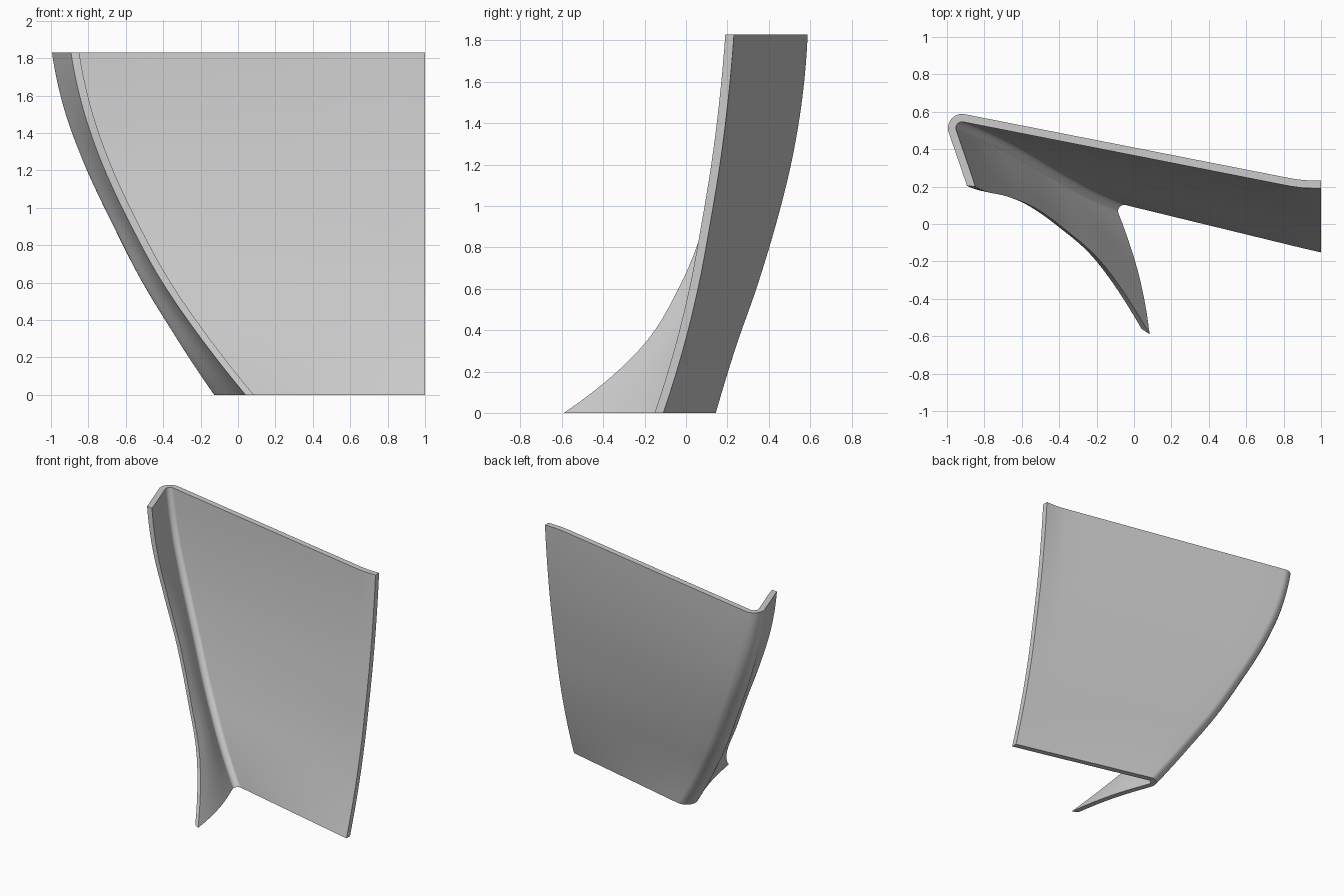
import bpy, bmesh, math
from mathutils import Vector

cube = bpy.data.objects.get("Cube")
if cube:
    bpy.data.objects.remove(cube, do_unlink=True)

HEIGHT, THICK, RADIUS, LEVELS = 1.83, 0.042, 0.075, 36

# Guide curves sampled at seven equal heights, bottom to top
CORNER_X = (-0.125, -0.34, -0.53, -0.685, -0.825, -0.935, -1.0)
CORNER_Y = (0.15, 0.24, 0.347, 0.44, 0.515, 0.565, 0.59)
TIP_X = (0.04, -0.2, -0.41, -0.577, -0.72, -0.827, -0.893)
TIP_Y = (-0.56, -0.2, -0.01, 0.105, 0.16, 0.18, 0.205)
END_Y = (-0.11, -0.015, 0.06, 0.117, 0.167, 0.205, 0.232)


def guide(keys, t):
    """Smooth curve through evenly spaced keys."""
    k = [3 * (keys[0] - keys[1]) + keys[2], *keys, 3 * (keys[-1] - keys[-2]) + keys[-3]]
    s = t * (len(keys) - 1)
    i = min(int(s), len(keys) - 2)
    u = s - i
    a, b, c, d = k[i:i + 4]
    return b + 0.5 * u * (c - a + u * (2 * a - 5 * b + 4 * c - d + u * (3 * (b - c) + d - a)))


def section(t):
    """Closed outline at one height: outer side, then inner side reversed."""
    corner = Vector((guide(CORNER_X, t) - 0.033, guide(CORNER_Y, t) + 0.022))
    tip = Vector((guide(TIP_X, t), guide(TIP_Y, t)))
    end_y = guide(END_Y, t)
    slope = (corner.y - end_y) / (1 - corner.x)
    bend = Vector((0.9, end_y + slope * 0.1 * (1 - t * t)))
    to_tip, to_end = (tip - corner).normalized(), (bend - corner).normalized()
    half = math.acos(to_tip.dot(to_end)) / 2
    reach = RADIUS / math.tan(half)
    start, stop = corner + to_tip * reach, corner + to_end * reach
    centre = corner + (to_tip + to_end).normalized() * RADIUS / math.sin(half)

    # Slightly bowed flange, rounded corner, flat panel, flared end
    bow = Vector((-to_tip.y, to_tip.x)) * 0.02 * (1 - t)
    outer = [tip.lerp(start, i / 8) + bow * math.sin(math.pi * i / 8) for i in range(8)]
    a, b = start - centre, stop - centre
    outer += [centre + a.lerp(b, i / 10).normalized() * RADIUS for i in range(11)]
    near = bend - to_end * 0.06
    outer += [stop.lerp(near, i / 10) for i in range(1, 11)]
    last = Vector((1, end_y))
    mid = bend.lerp((near + last) / 2, 0.4)
    outer += [mid, last]

    # Inner side is the outer side offset by the wall thickness
    inner = []
    for i, p in enumerate(outer):
        along = (outer[min(i + 1, len(outer) - 1)] - outer[max(i - 1, 0)]).normalized()
        inner.append(p + Vector((along.y, -along.x)) * THICK)
    inner[0] = tip + Vector((0.044, -0.005 - 0.025 * (1 - t)))
    inner[-1] = Vector((1, end_y - THICK))
    return outer + inner[::-1]


# Loft the sections into one curved shell
bm = bmesh.new()
rings = []
for level in range(LEVELS + 1):
    t = level / LEVELS
    rings.append([bm.verts.new((p.x, p.y, t * HEIGHT)) for p in section(t)])
n = len(rings[0])
for low, high in zip(rings, rings[1:]):
    for i in range(n):
        j = (i + 1) % n
        bm.faces.new((low[i], low[j], high[j], high[i]))
# Close the bottom and top edges with strips of quads
for ring in (rings[0], rings[-1]):
    for i in range(n // 2 - 1):
        bm.faces.new((ring[i], ring[i + 1], ring[n - 2 - i], ring[n - 1 - i]))
bmesh.ops.recalc_face_normals(bm, faces=bm.faces)

mesh = bpy.data.meshes.new("curved_panel")
bm.to_mesh(mesh)
bm.free()
panel = bpy.data.objects.new("curved_panel", mesh)
bpy.context.collection.objects.link(panel)

# Plain grey finish
grey = bpy.data.materials.new("light_grey")
grey.use_nodes = True
colour = (0.6, 0.6, 0.6, 1)
grey.diffuse_color = colour
grey.node_tree.nodes["Principled BSDF"].inputs["Base Color"].default_value = colour
mesh.materials.append(grey)

bpy.ops.object.select_all(action='DESELECT')
panel.select_set(True)
bpy.context.view_layer.objects.active = panel
bpy.ops.object.shade_smooth_by_angle(angle=math.radians(35))
